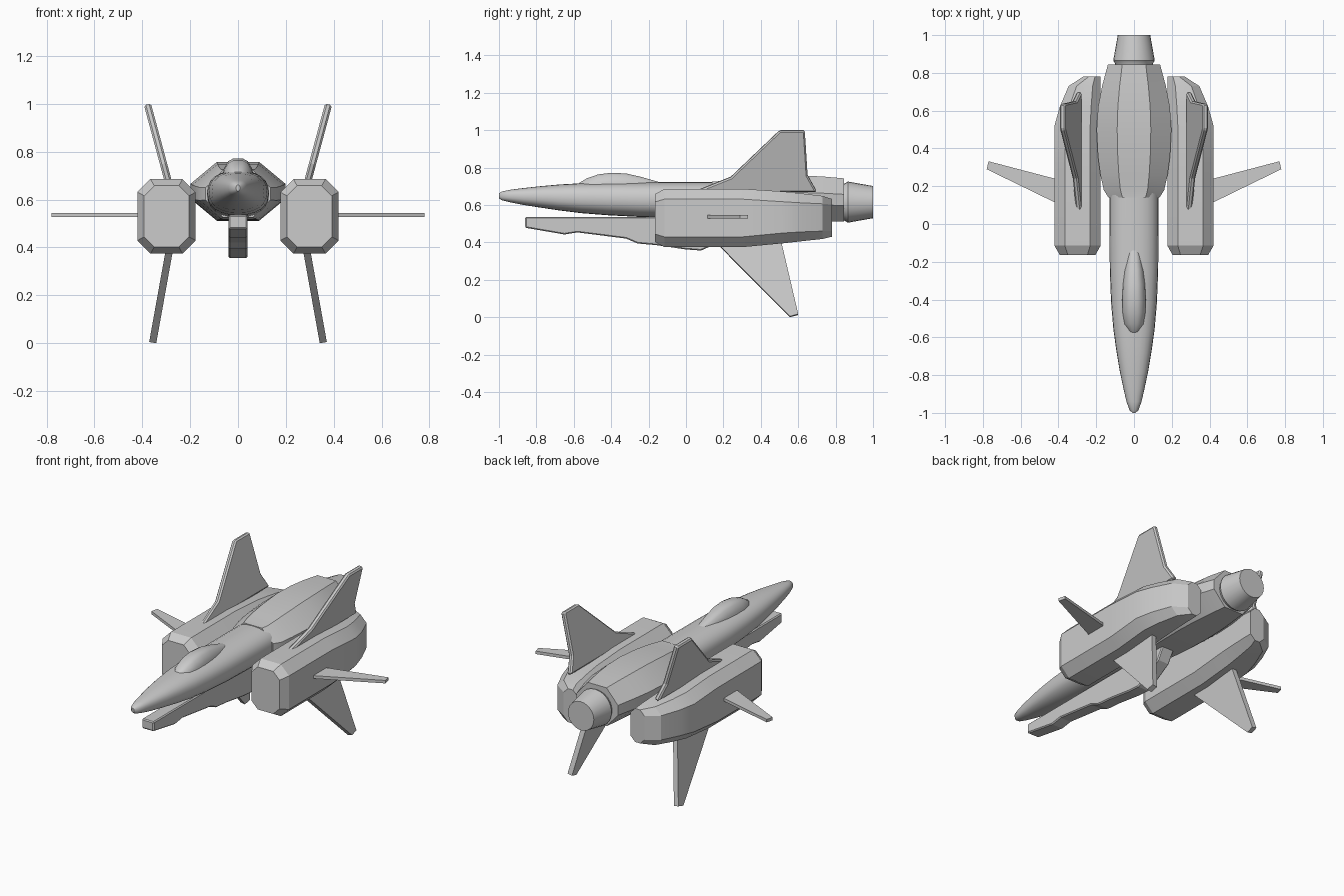
import bpy, bmesh, math
from mathutils import Vector

if "Cube" in bpy.data.objects:
    bpy.data.objects.remove(bpy.data.objects["Cube"], do_unlink=True)

hull_grey = bpy.data.materials.new("hull_grey")
hull_grey.use_nodes = True
GREY = (0.6, 0.6, 0.6, 1)
hull_grey.diffuse_color = GREY
hull_grey.node_tree.nodes["Principled BSDF"].inputs["Base Color"].default_value = GREY


def finish(name, bm, mirror=False, bevel=0, smooth=25):
    bmesh.ops.recalc_face_normals(bm, faces=bm.faces)
    mesh = bpy.data.meshes.new(name)
    bm.to_mesh(mesh)
    bm.free()
    obj = bpy.data.objects.new(name, mesh)
    bpy.context.collection.objects.link(obj)
    mesh.materials.append(hull_grey)
    if bevel:
        mod = obj.modifiers.new("Bevel", "BEVEL")
        mod.width = bevel
        mod.segments = 1
    if mirror:
        obj.modifiers.new("Mirror", "MIRROR")
    bpy.ops.object.select_all(action="DESELECT")
    obj.select_set(True)
    bpy.context.view_layer.objects.active = obj
    if smooth:
        bpy.ops.object.shade_smooth_by_angle(angle=math.radians(smooth))
    return obj


def loft(name, rings, **options):
    """Skin equal-length rings and cap both ends."""
    bm = bmesh.new()
    loops = [[bm.verts.new(p) for p in ring] for ring in rings]
    n = len(loops[0])
    for a, b in zip(loops, loops[1:]):
        for i in range(n):
            j = (i + 1) % n
            bm.faces.new((a[i], a[j], b[j], b[i]))
    bm.faces.new(loops[0])
    bm.faces.new(loops[-1])
    return finish(name, bm, **options)


def oval(y, w, z0, z1, power=1.0, n=24):
    """Rounded ring; a power under 1 makes it boxier."""
    def sp(v):
        return math.copysign(abs(v) ** power, v)
    c, h = (z0 + z1) / 2, (z1 - z0) / 2
    angles = [math.tau * i / n for i in range(n)]
    return [(w * sp(math.cos(a)), y, c + h * sp(math.sin(a))) for a in angles]


def octagon(y, x0, x1, z0, z1, cx, cz):
    return [(x0 + cx, y, z0), (x1 - cx, y, z0), (x1, y, z0 + cz), (x1, y, z1 - cz),
            (x1 - cx, y, z1), (x0 + cx, y, z1), (x0, y, z1 - cz), (x0, y, z0 + cz)]


def plate(name, outline, thickness, **options):
    """Extrude a 3D outline evenly on both sides of its plane."""
    pts = [Vector(p) for p in outline]
    normal = (pts[1] - pts[0]).cross(pts[2] - pts[0]).normalized() * thickness / 2
    return loft(name, [[p - normal for p in pts], [p + normal for p in pts]], smooth=0, **options)


# Long rounded nose and forward fuselage
nose = [(-1, .008, .635, .662), (-.985, .024, .625, .672), (-.94, .04, .614, .681),
        (-.87, .056, .6, .69), (-.78, .075, .586, .7), (-.68, .092, .571, .709),
        (-.56, .109, .556, .716), (-.42, .121, .545, .72), (-.25, .128, .536, .721),
        (0, .13, .53, .722), (.2, .13, .525, .722)]
loft("forward_fuselage", [oval(*s, power=.85) for s in nose], smooth=40)

# Bubble canopy with a narrow crown
canopy = [(-.585, .012, .705), (-.57, .034, .718), (-.53, .054, .742), (-.47, .064, .763),
          (-.4, .066, .772), (-.32, .062, .768), (-.24, .052, .75), (-.17, .04, .73), (-.13, .03, .718)]
loft("canopy", [[(-w, y, .68), (-w * .92, y, z - (z - .68) * .5), (-w * .62, y, z - (z - .68) * .12),
                 (-w * .3, y, z), (w * .3, y, z), (w * .62, y, z - (z - .68) * .12),
                 (w * .92, y, z - (z - .68) * .5), (w, y, .68)] for y, w, z in canopy], smooth=40)

# Swelling faceted rear body
body = [(.14, .135, .525, .725), (.18, .16, .52, .727), (.26, .178, .517, .738), (.36, .191, .514, .748),
        (.5, .198, .512, .757), (.62, .19, .511, .757), (.73, .169, .511, .752), (.845, .138, .511, .742)]
loft("rear_body", [octagon(y, -w, w, a, b, w * .55, (b - a) * .37) for y, w, a, b in body])

# Engine nozzle
nozzle = [(.82, .095), (.85, .1), (.865, .11), (1, .086)]
loft("engine_nozzle", [oval(y, r, .615 - r, .615 + r) for y, r in nozzle])

# Side engine pods, with the outer flank sweeping in at the back
pods = [(-.165, .205, .392, .402, .658, .042), (-.115, .177, .421, .374, .686, .055),
        (.3, .177, .421, .374, .686, .055), (.52, .177, .421, .395, .672, .055),
        (.62, .177, .393, .406, .661, .05), (.73, .177, .346, .418, .648, .042),
        (.78, .177, .27, .43, .632, .03)]
loft("engine_pods", [octagon(*p, p[-1]) for p in pods], mirror=True, smooth=20)

# Canted upper tail fins
upper = [(.04, .67), (.24, .75), (.5, .998), (.635, .998), (.65, .76), (.7, .67)]
plate("upper_fins", [(.29 + (z - .67) * .27, y, z) for y, z in upper], .03, mirror=True, bevel=.008)

# Splayed lower fins
lower = [(.16, .4), (.555, .002), (.6, .014), (.505, .42)]
plate("lower_fins", [(.285 + (.4 - z) * .18, y, z) for y, z in lower], .03, mirror=True)

# Flat swept winglets
wing = [(.4, .105), (.78, .29), (.77, .332), (.4, .235)]
plate("winglets", [(x, y, .536) for x, y in wing], .018, mirror=True)

# Stepped gun slung under the fuselage
gun = [(-.86, .535), (-.86, .478), (-.65, .442), (-.58, .453), (-.32, .42), (-.26, .394),
       (-.16, .385), (0, .362), (.08, .356), (.13, .378), (.25, .45), (.3, .535)]
plate("under_gun", [(0, y, z) for y, z in gun], .08, bevel=.006)
